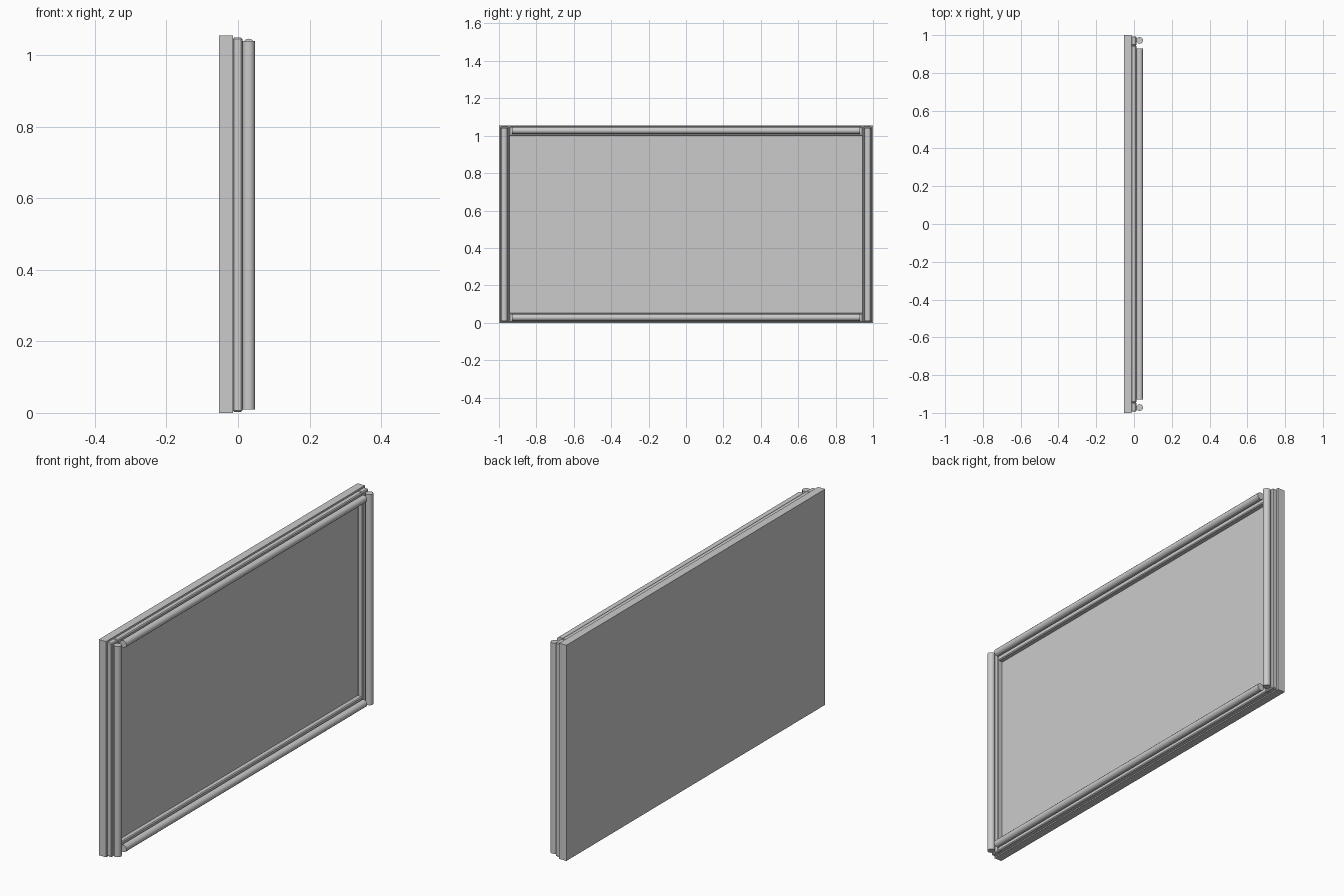
import bpy
from math import pi

if "Cube" in bpy.data.objects:
    bpy.data.objects.remove(bpy.data.objects["Cube"])


def box(name, lo, hi, bevel=0):
    bpy.ops.mesh.primitive_cube_add(size=1, location=[(a + b) / 2 for a, b in zip(lo, hi)])
    o = bpy.context.object
    o.name = name
    o.scale = [b - a for a, b in zip(lo, hi)]
    bpy.ops.object.transform_apply(location=False, rotation=False)
    if bevel:
        m = o.modifiers.new("bevel", "BEVEL")
        m.width = bevel
        m.segments = 1
    return o


def rod(name, loc, length, rot=(0, 0, 0)):
    bpy.ops.mesh.primitive_cylinder_add(vertices=12, radius=0.018, depth=length,
                                        location=loc, rotation=rot)
    o = bpy.context.object
    o.name = name
    bpy.ops.object.shade_smooth_by_angle(angle=pi / 4)
    return o


# Flat backing panel
box("backing_panel", (-0.053, -1, 0), (-0.014, 1, 1.055))

# Side trim strips and upright tubes
for side, s in (("left", -1), ("right", 1)):
    ys = sorted((s * 0.945, s * 0.993))
    box(side + "_trim", (-0.015, ys[0], 0.003), (0.012, ys[1], 1.049), 0.004)
    rod(side + "_tube", (0.03, s * 0.972, 0.525), 1.03)

# Top and bottom trim strips and horizontal tubes
for level, z0, z1, zc in (("bottom", 0.003, 0.051, 0.028), ("top", 1.0, 1.049, 1.028)):
    box(level + "_trim", (-0.015, -0.945, z0), (0.012, 0.945, z1), 0.004)
    rod(level + "_tube", (0.03, 0, zc), 1.86, (pi / 2, 0, 0))
